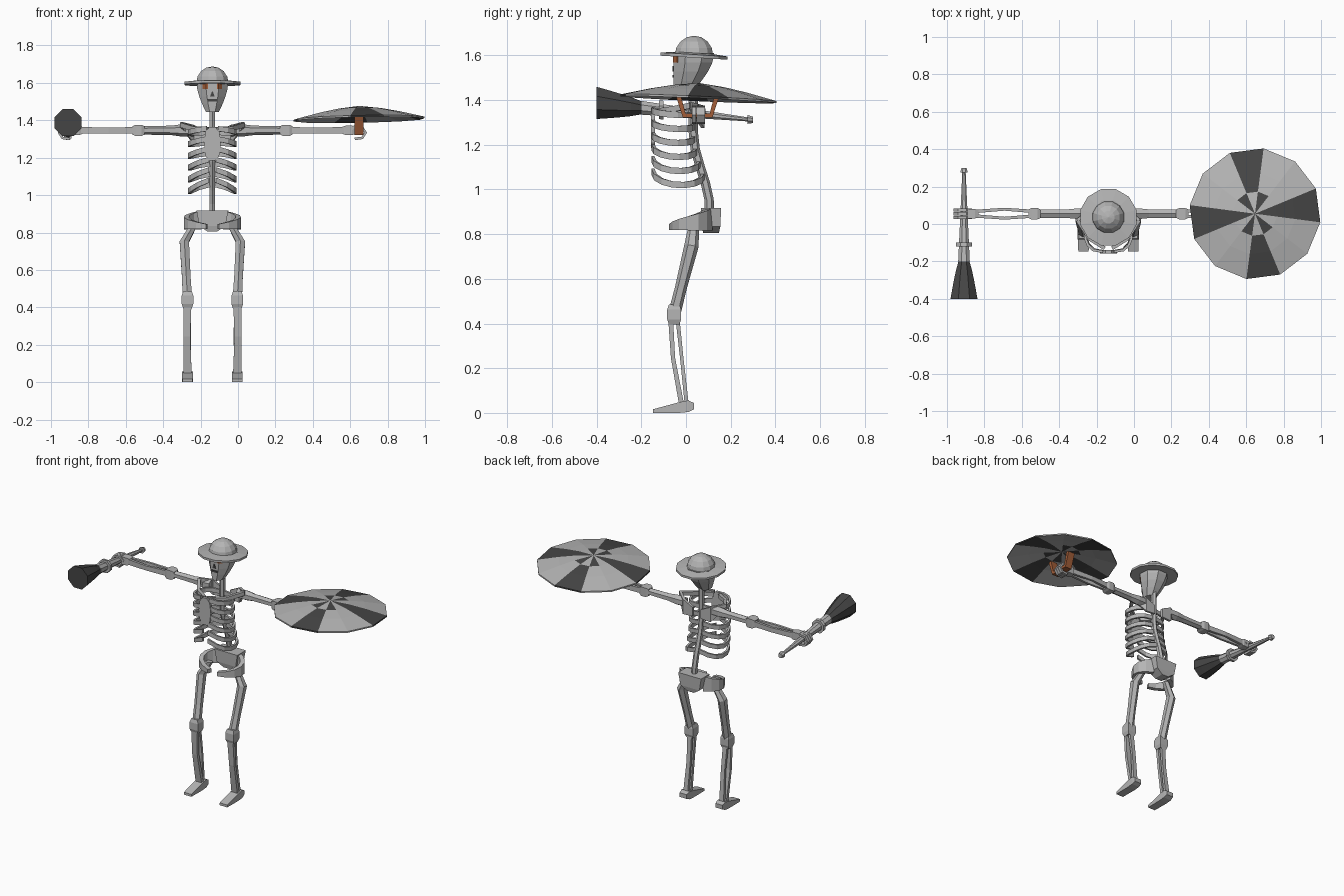
import bpy, bmesh, math
from mathutils import Vector

if "Cube" in bpy.data.objects:
    bpy.data.objects.remove(bpy.data.objects["Cube"])

X, Y, Z = Vector((1, 0, 0)), Vector((0, 1, 0)), Vector((0, 0, 1))
BODY = X * -.137                      # the body's own centre line
SIDES = (("left", 1), ("right", -1))


def material(name, red, green, blue):
    mat = bpy.data.materials.new(name)
    mat.use_nodes = True
    mat.diffuse_color = (red, green, blue, 1)
    shader = mat.node_tree.nodes["Principled BSDF"]
    shader.inputs["Base Color"].default_value = mat.diffuse_color
    return mat


bone = material("bone grey", .46, .46, .46)
dark = material("charcoal", .06, .06, .06)
leather = material("brown leather", .36, .11, .04)


def bridge(name, rings, mat):
    """Join a list of point rings into one capped, flat-shaded mesh."""
    bm = bmesh.new()
    rows = [[bm.verts.new(point) for point in ring] for ring in rings]
    for row, following in zip(rows, rows[1:]):
        for k in range(len(row)):
            bm.faces.new((row[k - 1], row[k], following[k], following[k - 1]))
    bm.faces.new(rows[0])
    bm.faces.new(rows[-1])
    bmesh.ops.remove_doubles(bm, verts=bm.verts, dist=.0001)
    bmesh.ops.recalc_face_normals(bm, faces=bm.faces)
    mesh = bpy.data.meshes.new(name)
    bm.to_mesh(mesh)
    bm.free()
    mesh.materials.append(mat)
    part = bpy.data.objects.new(name, mesh)
    bpy.context.collection.objects.link(part)
    return part


def loft(name, points, sizes, mat=bone, side=X, n=4, axis=None, turn=None, tilt=Vector()):
    """Sweep an n-sided section; each size is (half width, half depth)."""
    turn = math.pi / n if turn is None else turn
    rings = []
    for i, (point, (width, depth)) in enumerate(zip(points, sizes)):
        before, after = points[max(i - 1, 0)], points[min(i + 1, len(points) - 1)]
        up = (axis or (after - before).normalized()).cross(side).normalized()
        ring = []
        for k in range(n):
            angle = turn + math.tau * k / n
            offset = side * width * math.cos(angle) + up * depth * math.sin(angle)
            offset /= math.cos(math.pi / n)
            ring.append(point + offset + Z * offset.dot(tilt))
        rings.append(ring)
    return bridge(name, rings, mat)


def pair(name, points, sizes, **options):
    """Loft the same part on both sides of the body."""
    for label, sign in SIDES:
        placed = [BODY + Vector((sign * p.x, p.y, p.z)) for p in points]
        loft(f"{label}_{name}", placed, sizes, **options)


def limb(name, start, end, width, depth, bow=Vector(), side=X, n=4):
    """A long bone, bowed and slimmer in the middle."""
    middle = start.lerp(end, .5) + bow
    ends, slim = (width, depth), (width * .85, depth * .85)
    pair(name, [start, middle, end], [ends, slim, ends], side=side, n=n)


def joint(name, at, along, half, side=X):
    """A chamfered block around a joint."""
    steps = (-1, -.5, .5, 1)
    pair(name, [at + along * s for s in steps],
         [(half * (1.25 - abs(s) / 2),) * 2 for s in steps], side=side)


def swing(count):
    """Evenly spaced fractions from 0 to 1."""
    return [k / count for k in range(count + 1)]


# Skull: rounds out from the chin, with a nearly flat face
FACE = -.055
girth = [(.035 + .05 * math.sin(t * math.pi / 2), .045 + .045 * math.sin(t * math.pi / 2))
         for t in swing(4)]
loft("skull", [BODY + Vector((0, FACE + size[1], 1.445 + .165 * t))
               for t, size in zip(swing(4), girth)], girth, n=8, axis=Z)

# Eyes wrap around the corners of the face
for label, sign in SIDES:
    rings = []
    for u in (.024, .034, .052):
        spot = BODY + Vector((sign * u, FACE + max(0, u - .034), 1.585))
        rings.append([spot + Y * dy + Z * dz for dy, dz in
                      ((-.004, -.017), (-.004, .017), (.004, .017), (.004, -.017))])
    bridge(f"{label}_eye", rings, leather)

# Nose and mouth plates
for name, height, low, high, tall in (("nose", 1.54, .012, .003, .013), ("mouth", 1.507, .022, .026, .006)):
    spot = BODY + Vector((0, FACE - .001, height))
    loft(name, [spot - Z * tall, spot + Z * tall], [(low, .004), (high, .004)], dark, axis=Z)

# Brimmed hat, tipped back a little
crown = BODY + Vector((0, .036, 1.6))
loft("hat_brim", [crown - Z * .01, crown + Z * .004, crown + Z * .012],
     [(.15, .15), (.15, .15), (.08, .08)], n=12, axis=Z, tilt=Y * -.06)
arc = [t * math.pi / 2 for t in swing(4)]
loft("hat_dome", [crown + Z * .088 * math.sin(a) for a in arc],
     [(.086 * math.cos(a),) * 2 for a in arc], n=12, axis=Z)


def spine_y(z):
    t = min(1, max(0, (1.25 - z) * 3))
    return .033 + .073 * t * t * (3 - 2 * t)


# Spine
heights = [.88 + .6 * t for t in swing(8)]
loft("spine", [BODY + Vector((0, spine_y(z), z)) for z in heights],
     [(.015, .018)] * len(heights), n=6)

# Six pairs of ribs, sagging more towards the bottom
for i in range(6):
    z = 1.335 - .055 * i
    back, front = spine_y(z), -.148
    gap = .03 if i < 3 else .018
    path = []
    for t in swing(7):
        a = math.pi * t
        u = gap * t + (.125 - gap * t) * abs(math.sin(a)) ** .7
        y = (back + front) / 2 + math.cos(a) * (back - front) / 2
        path.append(Vector((u, y, z - (.01 + .008 * i) * math.sin(a) + .02 * t)))
    pair(f"rib_{i + 1}", path, [(.014, .007)] * len(path), side=Z)

# Breastbone: a long plate with clipped corners
arc = [t * math.pi for t in swing(4)]
loft("breastbone", [BODY + Vector((0, -.148, 1.275 - .09 * math.cos(a))) for a in arc],
     [(.016 + .029 * math.sin(a), .009) for a in arc], axis=Z)

# Collar bones and shoulder blades meet at the shoulder tips
tip = Vector((.165, .02, 1.375))
pair("collar_bone", [Vector((.02, -.13, 1.35)), Vector((.1, -.08, 1.355)), tip],
     [(.013, .01)] * 3, side=Z)
pair("shoulder_blade", [Vector((.03, .075, 1.31)), Vector((.1, .075, 1.325)), tip],
     [(.03, .008), (.05, .008), (.016, .008)], side=Z)

# Pelvis: rear block and two wings curving to the front
rump = BODY + Vector((0, .112, .86))
loft("sacrum", [rump - Z * .055, rump - Z * .025, rump + Z * .057],
     [(.025, .035), (.07, .042), (.085, .045)], axis=Z)
sweep = [(t, math.pi * (.15 + .78 * t)) for t in swing(6)]
pair("pelvis_wing", [Vector((.14 * math.sin(a), .025 + .09 * math.cos(a), .866 - .034 * t))
                     for t, a in sweep], [(.05 - .037 * t, .014) for t, a in sweep], side=Z)

# Legs
socket, hip = Vector((.1, .035, .84)), Vector((.15, .025, .75))
knee, ankle = Vector((.133, -.053, .44)), Vector((.133, -.01, .05))
pair("thigh_bone", [socket, hip, hip.lerp(knee, .6), knee],
     [(.02, .02), (.025, .028), (.023, .023), (.025, .024)], n=6)
joint("knee", knee, Z * .045, .031)
limb("shin_bone", ankle + Y * -.012, knee + Y * -.017, .022, .011, Vector((.004, -.012, 0)))
limb("calf_bone", ankle + Y * .012, knee + Y * .013, .016, .009, X * -.006)
pair("foot", [Vector((.133, y, z)) for y, z in ((-.148, .008), (-.03, .024), (.01, .03), (.036, .03))],
     [(.028, .008), (.029, .024), (.029, .026), (.026, .014)], axis=Y)

# Arms stretched sideways, with paired forearm bones
shoulder, elbow, wrist = (Vector((u, .055, 1.346)) for u in (.1, .395, .715))
pair("upper_arm", [shoulder, shoulder.lerp(elbow, .2), shoulder.lerp(elbow, .4), elbow],
     [(.026, .028), (.029, .029), (.023, .022), (.022, .019)], side=Y, n=6)
joint("elbow", elbow, X * .033, .03, side=Y)
for name, way in (("front", Y * -.012), ("rear", Y * .012)):
    limb(f"{name}_forearm_bone", elbow + way, wrist + way, .009, .018, way, side=Y)
joint("hand", wrist + X * .015, X * .035, .025, side=Y)

# Curled fingers
curl = [math.pi * (.9 - 1.5 * t) for t in swing(5)]
for j in range(3):
    knuckle = wrist + Vector((.06, .02 * (j - 1), -.012))
    pair(f"finger_{j + 1}", [knuckle + X * .045 * math.cos(a) + Z * .035 * math.sin(a) for a in curl],
         [(.009, .007)] * len(curl), side=Y)


# Club in the right hand: shaft, collar, knob and flared dark head
def club(name, start, end, thick, thin, mat=bone, power=1):
    points, sizes = [], []
    for t in swing(4):
        y = start + (end - start) * t
        points.append(Vector((-.909, y, 1.344 - .109 * y)))
        sizes.append((thin + (thick - thin) * (1 - t) ** power,) * 2)
    loft(name, points, sizes, mat, n=8, axis=Y)


club("club_head", -.4, -.195, .072, .028, dark, .8)
club("club_shaft", -.2, .28, .031, .009)
club("club_collar", -.12, -.1, .042, .042)
club("club_knob", .275, .3, .02, .014)

# Round shield with alternating dark wedges on both faces
hub = Vector((.647, .055, 1.411))
radii = (0, .115, .21, .34)
rise = [.066 * (1 - (r / .34) ** 1.4) for r in radii]
under = [(r, h - .009) for r, h in zip(radii, rise)]
over = list(zip(radii, rise))[::-1]
shield = loft("shield", [hub + Z * h for r, h in under + over], [(r, r) for r, h in under + over],
              n=12, axis=Z, turn=math.radians(-7.5), tilt=Vector((.02, -.045, 0)))
shield.data.materials.append(dark)
for face in shield.data.polygons:
    out = face.center - hub
    wedge = math.floor((math.degrees(math.atan2(out.y, out.x)) + 7.5) / 30) % 12
    step = 2 if out.xy.length < .1 else 3
    face.material_index = int(wedge % step == 0)

# Shield grip
grip = hub + Vector((0, -.003, -.08))
loft("shield_grip", [grip + Y * y + Z * z for y, z in ((-.088, .095), (-.06, 0), (.06, 0), (.088, .095))],
     [(.025, .011)] * 4, leather)
